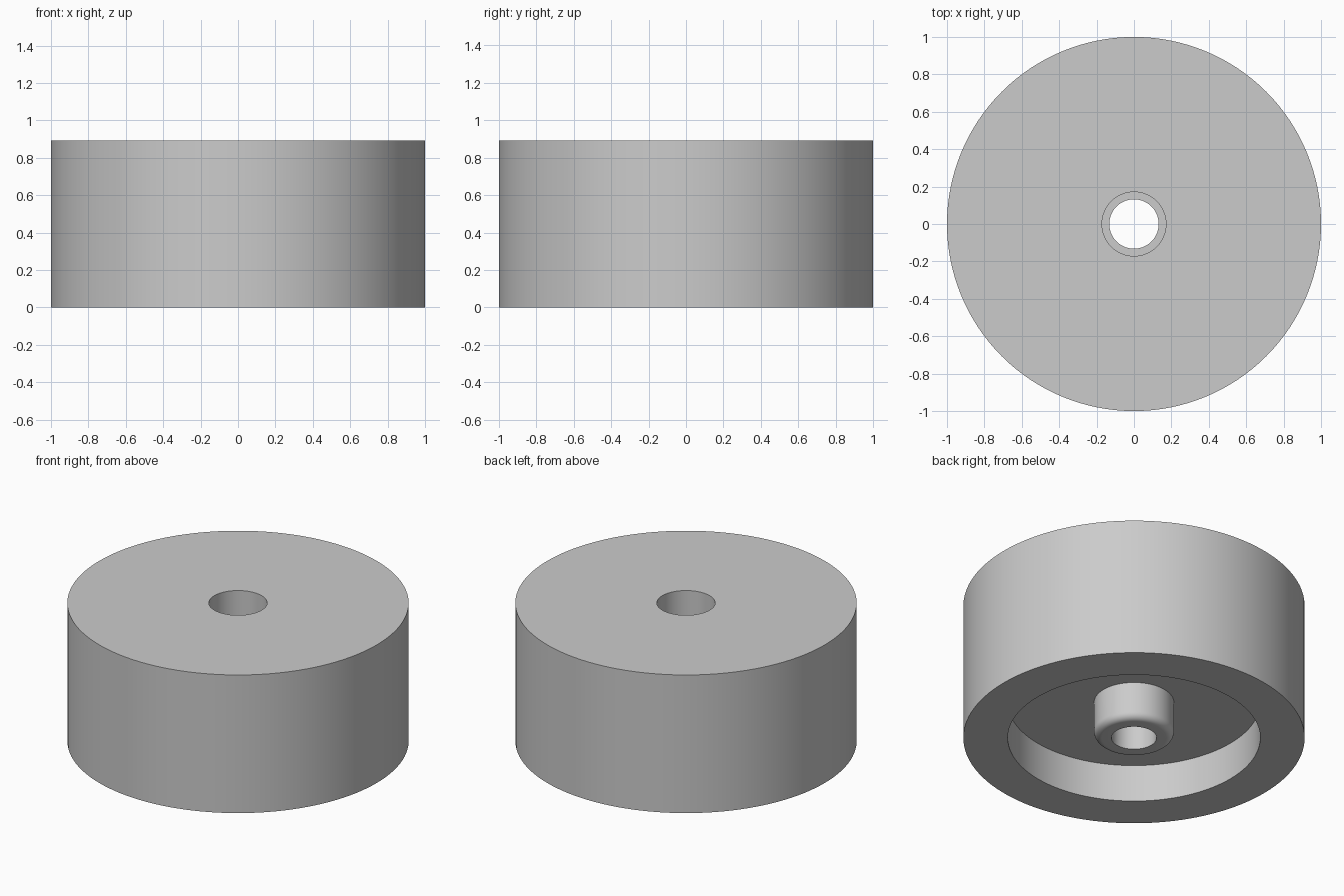
import bpy, bmesh
from math import cos, sin, pi, radians

cube = bpy.data.objects.get("Cube")
if cube:
    bpy.data.objects.remove(cube, do_unlink=True)

SEGMENTS = 128
HEIGHT = 0.893
RIM_INNER = 0.74      # recess radius
RECESS = 0.24         # recess depth from below
HUB, FILLET = 0.234, 0.045
BORE, COUNTERBORE, STEP = 0.132, 0.171, 0.4

grey = bpy.data.materials.new("light_grey")
grey.use_nodes = True
colour = (0.6, 0.6, 0.6, 1)
grey.diffuse_color = colour
grey.node_tree.nodes["Principled BSDF"].inputs["Base Color"].default_value = colour


def lathe(name, profile, material):
    """Revolve a closed (radius, z) outline around the z axis."""
    bm = bmesh.new()
    verts = [bm.verts.new((r, 0, z)) for r, z in profile]
    edges = [bm.edges.new((v, verts[i - 1])) for i, v in enumerate(verts)]
    bmesh.ops.spin(bm, geom=verts + edges, cent=(0, 0, 0), axis=(0, 0, 1),
                   angle=2 * pi, steps=SEGMENTS, use_merge=True)
    bmesh.ops.remove_doubles(bm, verts=bm.verts[:], dist=1e-4)
    bmesh.ops.recalc_face_normals(bm, faces=bm.faces[:])
    mesh = bpy.data.meshes.new(name)
    bm.to_mesh(mesh)
    bm.free()
    mesh.materials.append(material)
    obj = bpy.data.objects.new(name, mesh)
    bpy.context.collection.objects.link(obj)
    bpy.ops.object.select_all(action='DESELECT')
    obj.select_set(True)
    bpy.context.view_layer.objects.active = obj
    bpy.ops.object.shade_smooth_by_angle(angle=radians(30))
    return obj


# Rounded lower edge of the hub
hub_round = [(HUB - FILLET + FILLET * sin(a), FILLET - FILLET * cos(a))
             for a in (i * pi / 16 for i in range(9))]

# Stepped bore, rounded hub, underside recess, rim and top in one outline
outline = ([(COUNTERBORE, HEIGHT), (COUNTERBORE, STEP), (BORE, STEP), (BORE, 0)]
           + hub_round
           + [(HUB, RECESS), (RIM_INNER, RECESS), (RIM_INNER, 0), (1, 0), (1, HEIGHT)])
lathe("recessed_disc", outline, grey)
